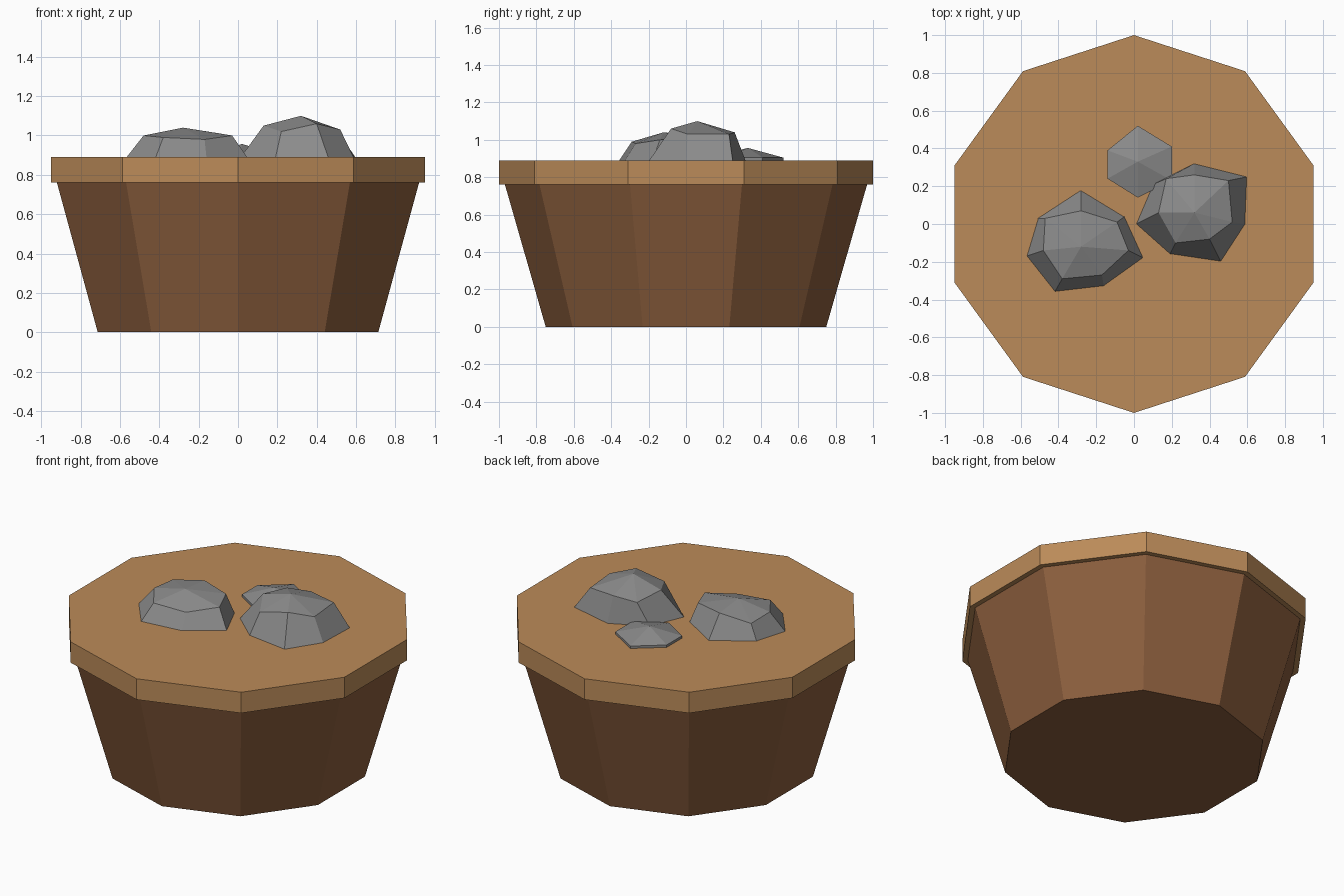
import bpy
import bmesh
import math

SIDES = 10
RIM_BOTTOM, RIM_TOP = 0.76, 0.89

old = bpy.data.objects.get("Cube")
if old:
    bpy.data.objects.remove(old, do_unlink=True)


def make_material(name, color):
    mat = bpy.data.materials.new(name)
    mat.use_nodes = True
    mat.diffuse_color = (*color, 1)
    for node in mat.node_tree.nodes:
        if node.type == 'BSDF_PRINCIPLED':
            node.inputs["Base Color"].default_value = (*color, 1)
            node.inputs["Roughness"].default_value = 0.9
    return mat


def ring_at(radius, z):
    """Regular ring of points with one corner on the y axis."""
    angles = [math.tau * (i / SIDES + 0.25) for i in range(SIDES)]
    return [(radius * math.cos(a), radius * math.sin(a), z) for a in angles]


def make_loft(name, rings, mat, apex=None):
    """Flat-shaded solid through stacked rings, closed by a cap or an apex."""
    bm = bmesh.new()
    loops = [[bm.verts.new(p) for p in ring] for ring in rings]
    count = len(loops[0])
    for low, high in zip(loops, loops[1:]):
        for i in range(count):
            j = (i + 1) % count
            bm.faces.new((low[i], low[j], high[j], high[i]))
    bm.faces.new(loops[0][::-1])
    if apex:
        tip = bm.verts.new(apex)
        for i in range(count):
            bm.faces.new((loops[-1][i], loops[-1][(i + 1) % count], tip))
    else:
        bm.faces.new(loops[-1])
    bmesh.ops.recalc_face_normals(bm, faces=bm.faces[:])
    mesh = bpy.data.meshes.new(name)
    bm.to_mesh(mesh)
    bm.free()
    mesh.materials.append(mat)
    obj = bpy.data.objects.new(name, mesh)
    bpy.context.collection.objects.link(obj)
    return obj


def make_rock(name, base, shoulder, apex, mat):
    """Faceted stone: footprint on the lid, raised shoulder ring, peak."""
    foot = [(x, y, RIM_TOP - 0.005) for x, y in base]
    return make_loft(name, [foot, shoulder], mat, apex)


dark_wood = make_material("dark wood", (0.26, 0.112, 0.047))
light_wood = make_material("light wood", (0.50, 0.26, 0.10))
stone = make_material("grey stone", (0.26, 0.26, 0.26))

# Tapered tub and wider lid
make_loft("tub_body", [ring_at(0.75, 0), ring_at(0.968, RIM_BOTTOM)], dark_wood)
make_loft("tub_lid", [ring_at(1, RIM_BOTTOM), ring_at(1, RIM_TOP)], light_wood)

# Wide stone at the front right
make_rock(
    "wide_stone",
    [(-0.28, 0.18), (-0.51, 0.03), (-0.57, -0.17), (-0.42, -0.36),
     (-0.16, -0.33), (0.05, -0.18), (-0.05, 0.04)],
    [(-0.28, 0.07, 1.02), (-0.47, 0.03, 0.99), (-0.48, -0.14, 1.0),
     (-0.38, -0.29, 0.99), (-0.17, -0.27, 0.98), (-0.03, -0.14, 1.0),
     (-0.09, 0.01, 1.01)],
    (-0.28, -0.12, 1.04), stone)

# Tall stone at the left
make_rock(
    "tall_stone",
    [(0.32, 0.32), (0.1, 0.21), (0.01, 0), (0.19, -0.16),
     (0.46, -0.2), (0.59, 0), (0.6, 0.25)],
    [(0.32, 0.26, 1.04), (0.17, 0.24, 1.03), (0.13, 0.06, 1.05),
     (0.22, -0.1, 1.02), (0.4, -0.08, 1.06), (0.52, 0.01, 1.03),
     (0.5, 0.23, 1.03)],
    (0.32, 0.06, 1.1), stone)

# Low stone at the back
outline = [(0.02, 0.52), (-0.14, 0.39), (-0.14, 0.24),
           (0.02, 0.14), (0.2, 0.23), (0.2, 0.41)]
make_rock("low_stone", outline, [(x, y, 0.905) for x, y in outline],
          (0.02, 0.33, 0.957), stone)
